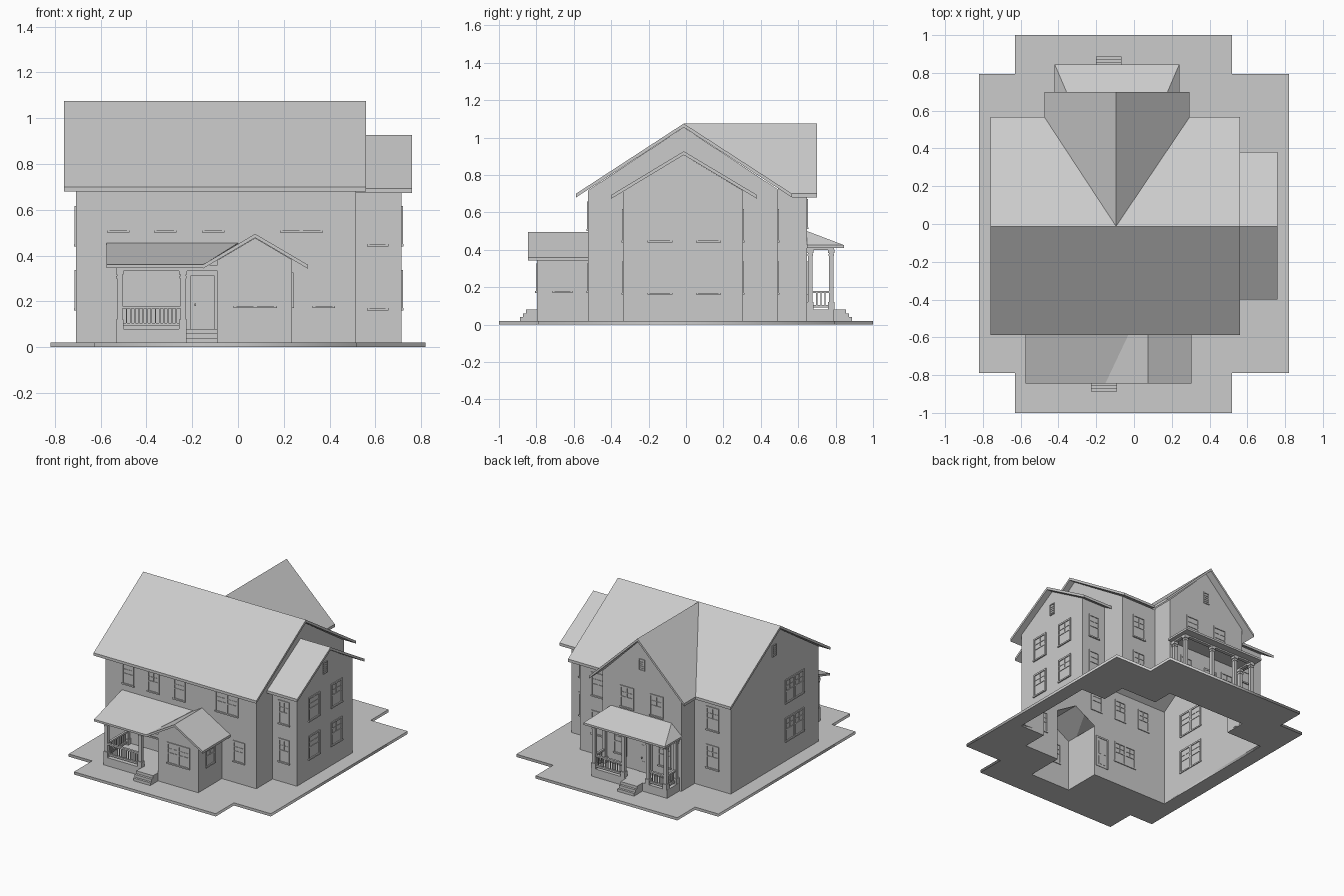
import bpy, bmesh, math
from mathutils import Vector, Matrix

if "Cube" in bpy.data.objects:
    bpy.data.objects.remove(bpy.data.objects["Cube"])


def finish(name, bm):
    me = bpy.data.meshes.new(name)
    bmesh.ops.recalc_face_normals(bm, faces=bm.faces)
    bm.to_mesh(me)
    bm.free()
    ob = bpy.data.objects.new(name, me)
    bpy.context.collection.objects.link(ob)
    return ob


def add_box(bm, x0, x1, y0, y1, z0, z1):
    m = Matrix.Translation(((x0 + x1) / 2, (y0 + y1) / 2, (z0 + z1) / 2))
    m = m @ Matrix.Diagonal((abs(x1 - x0), abs(y1 - y0), abs(z1 - z0), 1))
    bmesh.ops.create_cube(bm, size=1, matrix=m)


def boxes(name, items, loc=(0, 0, 0), turn=0):
    bm = bmesh.new()
    for b in items:
        add_box(bm, *b)
    bm.transform(Matrix.Translation(loc) @ Matrix.Rotation(math.radians(turn), 4, 'Z'))
    return finish(name, bm)


def slab(name, polys, t=0.02):
    """Polygons thickened straight down (roof planes)."""
    bm = bmesh.new()
    for pts in polys:
        f = bm.faces.new([bm.verts.new(p) for p in pts])
        r = bmesh.ops.extrude_face_region(bm, geom=[f], use_keep_orig=True)
        for v in r['geom']:
            if isinstance(v, bmesh.types.BMVert):
                v.co.z -= t
    return finish(name, bm)


# main dimensions
L, R, F, B = -0.708, 0.516, -0.524, 0.492      # main block
WX, WF, WB = 0.714, -0.337, 0.305              # right wing
RL, RR, RY = -0.415, 0.225, 0.647              # rear wing
GL, GR, GY = -0.09, 0.236, -0.797              # front gable bay
YC, RX, GX = -0.012, -0.095, 0.075             # ridge lines
main_z = lambda y: 1.055 - 0.66 * abs(y - YC)
wing_z = lambda y: 0.907 - 0.6 * abs(y - YC)
rear_z = lambda x: 1.055 - 1.0 * abs(x - RX)
bay_z = lambda x: 0.477 - 0.59 * abs(x - GX)

# walls: one hollow shell, open into the wings
bm = bmesh.new()


def wall(axis, c, pts):
    vs = [(c, a, z) if axis == 'x' else (a, c, z) for a, z in pts]
    bm.faces.new([bm.verts.new(v) for v in vs])


def gable(axis, c, a0, a1, mid, fz):
    wall(axis, c, [(a0, 0), (a1, 0), (a1, fz(a1)), (mid, fz(mid)), (a0, fz(a0))])


def plain(axis, c, a0, a1, z):
    wall(axis, c, [(a0, 0), (a1, 0), (a1, z), (a0, z)])


gable('x', L, F, B, YC, main_z)
gable('x', WX, WF, WB, YC, wing_z)
gable('y', RY, RL, RR, RX, rear_z)
gable('y', GY, GL, GR, GX, bay_z)
wall('y', F, [(L, 0), (GL, 0), (GL, bay_z(GL)), (GX, bay_z(GX)), (GR, bay_z(GR)), (GR, 0),
              (R, 0), (R, main_z(F)), (L, main_z(F))])
wall('x', R, [(F, 0), (WF, 0), (WF, wing_z(WF)), (YC, wing_z(YC)), (WB, wing_z(WB)), (WB, 0),
              (B, 0), (B, main_z(B)), (YC, main_z(YC)), (F, main_z(F))])
plain('y', B, L, RL, main_z(B))
plain('y', B, RR, R, main_z(B))
for x in (RL, RR):
    plain('x', x, B, RY, rear_z(x))
for x in (GL, GR):
    plain('x', x, GY, F, bay_z(x))
for y in (WF, WB):
    plain('y', y, R, WX, wing_z(y))
bmesh.ops.remove_doubles(bm, verts=bm.verts, dist=1e-5)
finish("house_walls", bm)

# ground plate with the house footprint left open
outer = [(-.82, -.79), (-.63, -.79), (-.63, -1), (.52, -1), (.52, -.79), (.82, -.79),
         (.82, .795), (.52, .795), (.52, 1), (-.63, 1), (-.63, .795), (-.82, .795)]
inner = [(L, F), (GL, F), (GL, GY), (GR, GY), (GR, F), (R, F), (R, WF), (WX, WF), (WX, WB),
         (R, WB), (R, B), (RR, B), (RR, RY), (RL, RY), (RL, B), (L, B)]
cu = bpy.data.curves.new("ground_plate", 'CURVE')
cu.dimensions, cu.fill_mode, cu.extrude = '2D', 'BOTH', 0.01
for loop in (outer, inner):
    sp = cu.splines.new('POLY')
    sp.points.add(len(loop) - 1)
    for p, (x, y) in zip(sp.points, loop):
        p.co = (x, y, 0, 1)
    sp.use_cyclic_u = True
plate = bpy.data.objects.new("ground_plate", cu)
plate.location.z = 0.01
bpy.context.collection.objects.link(plate)
bpy.context.view_layer.objects.active = plate
plate.select_set(True)
bpy.ops.object.convert(target='MESH')
plate.select_set(False)

# roofs
E, T = 0.70, 1.075
slab("main_roof", [
    [(-.76, -.588, E), (.56, -.588, E), (.56, YC, T), (-.76, YC, T)],
    [(-.76, .567, E), (-.475, .567, E), (RX, YC, T), (-.76, YC, T)],
    [(.56, .567, E), (.295, .567, E), (RX, YC, T), (.56, YC, T)]])
slab("rear_wing_roof", [[(RX, YC, T), (x, .567, E), (x, .70, E), (RX, .70, T)] for x in (-.475, .295)])
slab("right_wing_roof", [[(R, y, .693), (.76, y, .693), (.76, YC, .927), (R, YC, .927)]
                         for y in (-.40, .38)])
slab("front_bay_roof", [
    [(GX, -.845, .495), (.305, -.845, .36), (.305, F, .36), (GX, F, .495)],
    [(GX, -.845, .495), (-.152, -.845, .361), (0, F, .451), (GX, F, .495)]], .017)
slab("front_porch_roof", [[(-.575, -.845, .36), (-.152, -.845, .36), (0, F, .455), (-.575, F, .455)]], .015)

# hipped rear porch roof, closed below
bm = bmesh.new()
lo = [bm.verts.new((x, y, .41)) for x, y in ((-.42, RY), (-.42, .845), (.24, .845), (.24, RY))]
up = [bm.verts.new((x, y, .425)) for x, y in ((-.42, RY), (-.42, .845), (.24, .845), (.24, RY))]
top = [bm.verts.new((x, RY, .5)) for x in (-.335, .155)]
bm.faces.new(lo)
for i in range(3):
    bm.faces.new((lo[i], lo[i + 1], up[i + 1], up[i]))
bm.faces.new((up[0], up[1], top[0]))
bm.faces.new((up[1], up[2], top[1], top[0]))
bm.faces.new((up[2], up[3], top[1]))
finish("rear_porch_roof", bm)

# porch floors, beams and front porch gable infill
boxes("front_porch_floor", [(-.533, GL, GY, F, .0, .08)])
boxes("rear_porch_floor", [(-.4, .215, RY, .79, .0, .08)])
boxes("front_porch_beam", [(-.53, GL, -.795, -.77, .333, .358), (-.53, -.505, -.795, F, .333, .358),
                           (-.53, GL, -.795, F, .345, .35)])
boxes("rear_porch_beam", [(-.395, .21, .765, .79, .40, .412), (-.395, -.37, RY, .79, .40, .412),
                          (.185, .21, RY, .79, .40, .412)])
slab("front_porch_end", [[(-.53, -.795, .37), (-.522, -.795, .37), (-.522, F, .45), (-.53, F, .45)]], .02)

# steps
for name, x0, x1, s in (("front_steps", -.227, GL, -1), ("rear_steps", -.2, -.067, 1)):
    boxes(name, [(x0, x1, s * .78, s * y, .0, z) for y, z in ((.855, .08), (.872, .06), (.888, .04))])


def column(name, x, y, z1):
    boxes(name, [(-.017, .017, -.017, .017, .08, .12), (-.012, .012, -.012, .012, .12, z1),
                 (-.015, .015, -.015, .015, z1 - .035, z1 - .025),
                 (-.017, .017, -.017, .017, z1 - .018, z1)], (x, y, 0))


def railing(name, p, q):
    d = Vector(q) - Vector(p)
    n = max(2, int(d.length / .018))
    items = [(0, d.length, -.008, .008, .168, .18), (0, d.length, -.008, .008, .092, .105)]
    items += [(d.length * i / n - .003, d.length * i / n + .003, -.003, .003, .1, .17) for i in range(1, n)]
    boxes(name, items, (*p, 0), math.degrees(math.atan2(d.y, d.x)))


for x, y in ((-.517, -.78), (-.24, -.78), (-.517, -.541)):
    column("front_porch_column", x, y, .335)
railing("front_porch_railing", (-.505, -.78), (-.252, -.78))
railing("front_porch_side_railing", (-.517, -.768), (-.517, -.553))
for x, y in ((-.382, .777), (-.24, .777), (-.04, .777), (.197, .777), (-.382, .665), (.197, .665)):
    column("rear_porch_column", x, y, .402)
railing("rear_porch_railing_left", (-.37, .777), (-.252, .777))
railing("rear_porch_railing_right", (-.028, .777), (.185, .777))
for x in (-.382, .197):
    railing("rear_porch_side_railing", (x, .677), (x, .765))


def window(x, y, turn, z0, zm, z1, w=.085):
    """Two-sash window: trim, sill, meeting rail and glazing bars on the upper sash."""
    h, d, zu = w / 2, .006, (zm + z1) / 2
    items = [(s * h, s * (h + .01), -d, d, z0, z1) for s in (-1, 1)]
    items += [(-h - .01, h + .01, -d, d, z1, z1 + .012), (-h - .012, h + .012, -.009, d, z0 - .01, z0),
              (-h, h, -.004, .004, zm - .004, zm + .004), (-.002, .002, -.003, .003, zm, z1),
              (-h, h, -.003, .003, zu - .002, zu + .002)]
    boxes("window", items, (x, y, 0), turn)


LOW, HIGH, FRONT_UP, FRONT_LOW = (.17, .25, .325), (.45, .53, .605), (.51, .58, .645), (.18, .25, .315)
for x in (-.523, -.318, -.108, .232, .322):            # front, upper floor
    window(x, F, 0, *FRONT_UP, w=.075)
for x, y in ((-.403, F), (-.313, F), (.375, F), (.03, GY), (.12, GY)):
    window(x, y, 0, *FRONT_LOW, w=.075)
window(GR, -.66, 90, *FRONT_LOW)
for zs in (LOW, HIGH):                                  # sides and rear
    window(.61, WF, 0, *zs, w=.07)
    window(.61, WB, 180, *zs, w=.07)
    for y in (-.14, .12):
        window(WX, y, 90, *zs, w=.11)
    for y in (-.30, -.19):
        window(L, y, 270, *zs, w=.09)
    for x in (-.56, .37):
        window(x, B, 180, *zs)
for x in (-.215, .025):
    window(x, RY, 180, .52, .59, .66, w=.09)
for x in (-.28, .08):
    window(x, RY, 180, *LOW)

# attic vents in the gables
for x, y, turn, z in ((WX, YC, 90, .725), (L, YC, 270, .84), (RX, RY, 180, .82)):
    boxes("attic_vent", [(s * .018, s * .024, -.006, .006, z, z + .085) for s in (-1, 1)] +
          [(-.024, .024, -.006, .006, z + k, z + k + .006) for k in (0, .079)] +
          [(-.018, .018, -.004, .004, z + k * .015, z + k * .015 + .004) for k in range(1, 5)], (x, y, 0), turn)

# panelled doors
for x, y, turn in ((-.155, F, 0), (-.13, RY, 180)):
    boxes("door", [(-.042, .042, -.003, .003, .08, .30), (-.052, -.042, -.007, .007, .08, .31),
                   (.042, .052, -.007, .007, .08, .31), (-.052, .052, -.007, .007, .30, .312),
                   (-.034, -.028, -.012, 0, .18, .19)] +
          [(c - .012, c + .012, -.005, .005, a, b) for c in (-.018, .018)
           for a, b in ((.1, .16), (.18, .28))], (x, y, 0), turn)
